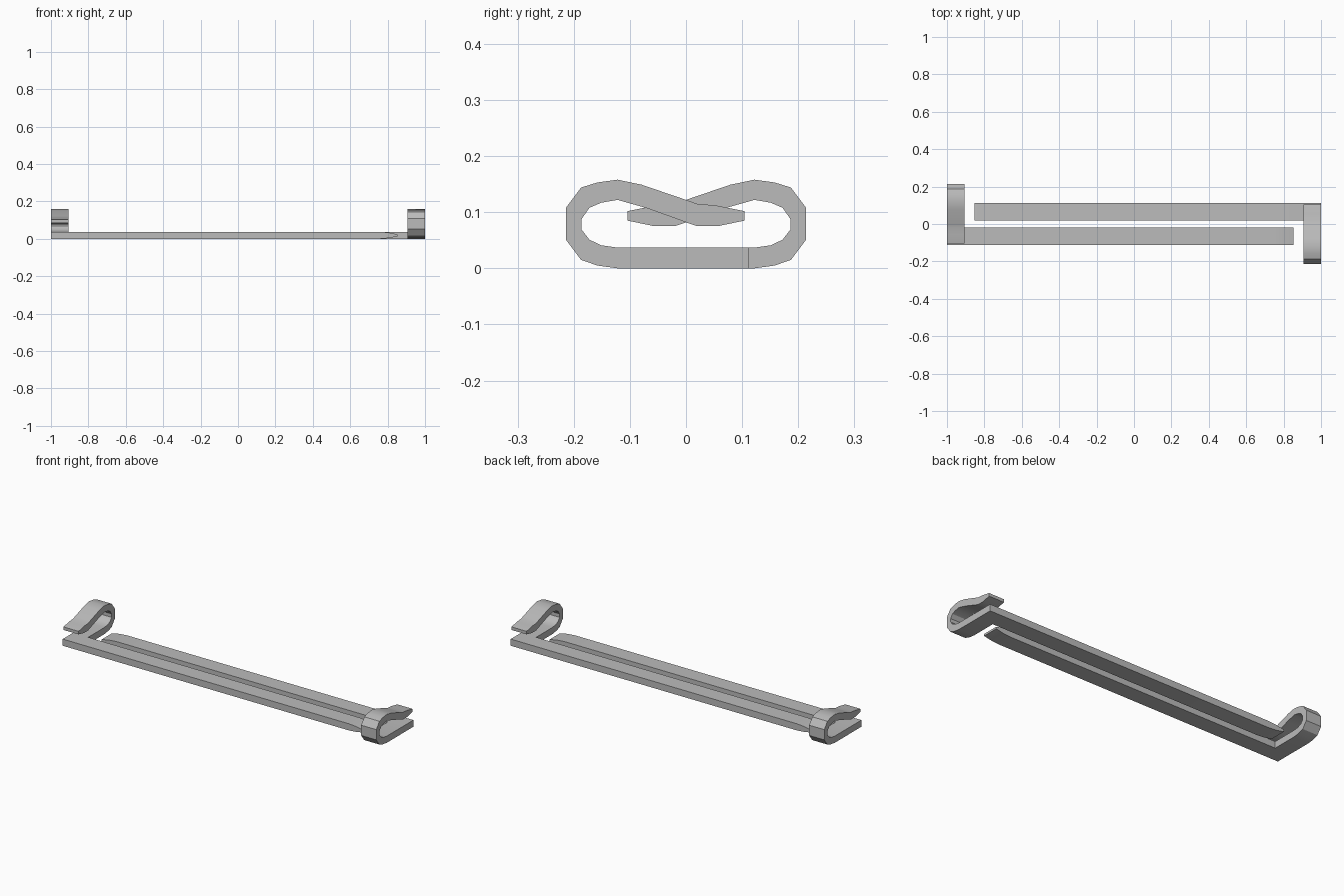
import bpy, bmesh, math

if "Cube" in bpy.data.objects:
    bpy.data.objects.remove(bpy.data.objects["Cube"])

metal = bpy.data.materials.new("grey metal")
metal.diffuse_color = (0.5, 0.5, 0.5, 1)
metal.use_nodes = True
metal.node_tree.nodes["Principled BSDF"].inputs["Base Color"].default_value = metal.diffuse_color

# Clip cross-section as (outer y, outer z, inner y, inner z), from foot to tip
STRIP = [
    (0.111, 0, 0.111, 0.037), (0.020, 0, 0.020, 0.037), (-0.122, 0, -0.122, 0.037),
    (-0.158, 0.005, -0.151, 0.041), (-0.187, 0.015, -0.172, 0.051),
    (-0.214, 0.051, -0.186, 0.069), (-0.214, 0.108, -0.186, 0.088),
    (-0.187, 0.144, -0.172, 0.108), (-0.158, 0.153, -0.151, 0.117),
    (-0.122, 0.158, -0.122, 0.122), (-0.079, 0.149, -0.069, 0.107),
    (0, 0.122, 0, 0.082), (0.020, 0.115, 0.020, 0.075),
    (0.054, 0.112, 0.056, 0.075), (0.104, 0.102, 0.104, 0.085),
]
X_OUT, X_IN = 1.0, 0.907
MID_Z = 0.0185
# Bar stations: x and thickness factor, tapering to the free end
BAR = [(-0.76, 1.0), (-0.805, 0.8), (-0.852, 0.3)]


def pin_half(name, turn):
    bm = bmesh.new()
    # Rings of four corners swept along the bent clip
    rings = []
    for oy, oz, iy, iz in STRIP:
        rings.append([bm.verts.new(c) for c in (
            (X_OUT, oy, oz), (X_OUT, iy, iz), (X_IN, iy, iz), (X_IN, oy, oz))])
    foot_side = None
    for n, (a, b) in enumerate(zip(rings, rings[1:])):
        for i in range(4):
            j = (i + 1) % 4
            f = bm.faces.new((a[i], a[j], b[j], b[i]))
            if n == 0 and i == 2:
                foot_side = f
    bm.faces.new(rings[0])
    bm.faces.new(rings[-1])
    bmesh.ops.recalc_face_normals(bm, faces=bm.faces[:])

    # Long bar grown out of the inner side of the clip foot
    face = foot_side
    for x, k in BAR:
        face = bmesh.ops.extrude_discrete_faces(bm, faces=[face])["faces"][0]
        for v in face.verts:
            top = v.co.z > MID_Z
            v.co.x = x
            v.co.z = MID_Z + (MID_Z if top else -MID_Z) * k
    bmesh.ops.recalc_face_normals(bm, faces=bm.faces[:])

    # The second half is the first turned half way round
    if turn:
        for v in bm.verts:
            v.co.x, v.co.y = -v.co.x, -v.co.y

    mesh = bpy.data.meshes.new(name)
    bm.to_mesh(mesh)
    bm.free()
    mesh.materials.append(metal)
    obj = bpy.data.objects.new(name, mesh)
    bpy.context.collection.objects.link(obj)
    bpy.ops.object.select_all(action='DESELECT')
    obj.select_set(True)
    bpy.context.view_layer.objects.active = obj
    bpy.ops.object.shade_smooth_by_angle(angle=math.radians(30))


pin_half("back_bar_with_clip", False)
pin_half("front_bar_with_clip", True)
